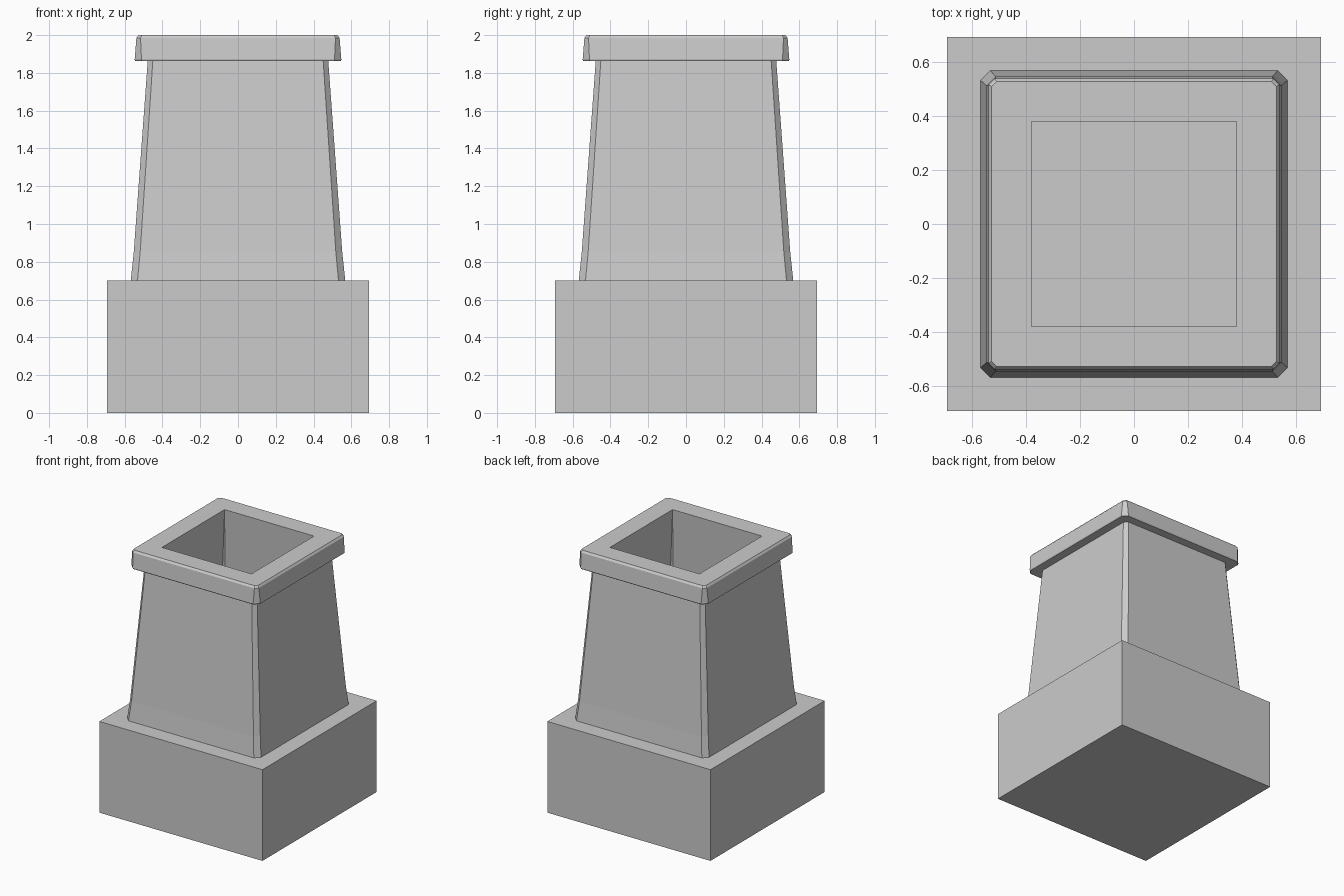
import bpy, bmesh

if "Cube" in bpy.data.objects:
    bpy.data.objects.remove(bpy.data.objects["Cube"])


def ring(bm, half, cut, z):
    """Square ring with chamfered corners (eight points)."""
    a, b = half, half - cut
    pts = [(a, -b), (a, b), (b, a), (-b, a), (-a, b), (-a, -b), (-b, -a), (b, -a)]
    return [bm.verts.new((x, y, z)) for x, y in pts]


def loft(name, profile):
    """Skin a run of (half width, corner cut, height) rings into one object."""
    bm = bmesh.new()
    rings = [ring(bm, *p) for p in profile]
    for r0, r1 in zip(rings, rings[1:]):
        for i in range(8):
            j = (i + 1) % 8
            bm.faces.new((r0[i], r0[j], r1[j], r1[i]))
    bmesh.ops.remove_doubles(bm, verts=bm.verts[:], dist=0.0002)
    me = bpy.data.meshes.new(name)
    bm.to_mesh(me)
    bm.free()
    ob = bpy.data.objects.new(name, me)
    bpy.context.collection.objects.link(ob)
    return ob


# Square plinth
bpy.ops.mesh.primitive_cube_add(size=1, location=(0, 0, 0.35))
base = bpy.context.object
base.name = "base_block"
base.scale = (1.385, 1.385, 0.70)

# Tapered pot with overhanging rim and hollow flue flaring downwards
loft("chimney_pot", [
    (0.568, 0.036, 0.70),
    (0.552, 0.034, 0.85),
    (0.478, 0.027, 1.862),   # underside of rim
    (0.543, 0.034, 1.862),
    (0.547, 0.036, 1.87),
    (0.538, 0.022, 1.985),
    (0.527, 0.018, 2.00),    # flat top
    (0.38, 0.0, 2.00),       # square mouth
    (0.46, 0.036, 0.70),     # inside wall meets the base
])
